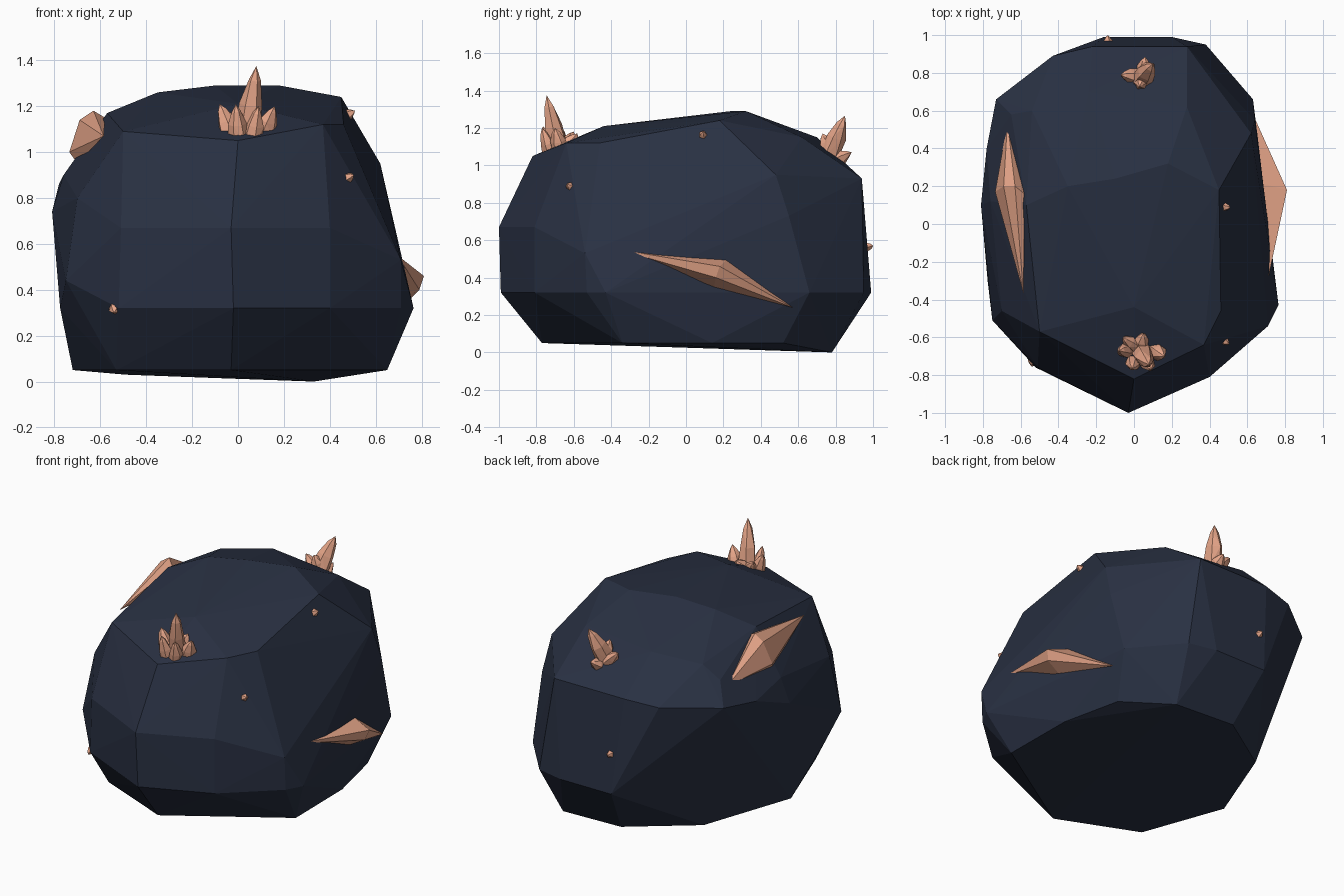
import bpy, bmesh, math, random
from mathutils import Vector

if "Cube" in bpy.data.objects:
    bpy.data.objects.remove(bpy.data.objects["Cube"])

random.seed(4)


def material(name, col):
    m = bpy.data.materials.new(name)
    m.diffuse_color = (*col, 1)
    m.use_nodes = True
    m.node_tree.nodes["Principled BSDF"].inputs["Base Color"].default_value = m.diffuse_color
    return m


STONE = material("dark slate", (0.022, 0.030, 0.055))
COPPER = material("copper crystal", (0.92, 0.44, 0.29))


def finish(name, bm, mat):
    bmesh.ops.recalc_face_normals(bm, faces=bm.faces[:])
    me = bpy.data.meshes.new(name)
    bm.to_mesh(me)
    bm.free()
    me.materials.append(mat)
    ob = bpy.data.objects.new(name, me)
    bpy.context.collection.objects.link(ob)
    return ob


def hull_into(bm, pts):
    """Wrap a faceted convex skin around the points."""
    part = bmesh.new()
    for p in pts:
        part.verts.new(p)
    bmesh.ops.convex_hull(part, input=part.verts[:])
    loose = [v for v in part.verts if not v.link_faces]
    bmesh.ops.delete(part, geom=loose, context='VERTS')
    tmp = bpy.data.meshes.new("tmp")
    part.to_mesh(tmp)
    part.free()
    bm.from_mesh(tmp)
    bpy.data.meshes.remove(tmp)


# Boulder: foot outline, belly points, then the crown
foot = [(-.03, -.77), (-.53, -.56), (-.72, -.04), (.65, -.34), (.645, .14), (.56, .52)]
low = [(-.02, -.99), (-.52, -.76), (.40, -.81), (.71, -.53), (.765, -.43), (-.775, -.30),
       (.63, .66), (.38, .95), (.2, .99), (-.16, .99)]
belly = [(-.03, -1.0, .67), (-.51, -.76, .67), (.40, -.81, .67), (-.75, -.51, .44),
         (-.70, -.46, .80), (-.81, .10, .74), (-.73, .66, .90), (-.78, .40, .86),
         (.71, -.54, .53), (.64, .55, .73), (-.43, .89, .91), (-.22, .94, .93)]
crown = [(.28, .94, .93), (.62, .48, .95), (-.76, .12, .90), (-.65, .58, 1.03),
         (-.50, -.57, 1.09), (0, -.82, 1.05), (.37, -.64, 1.12), (.46, -.46, 1.12),
         (.45, .18, 1.24), (.18, .32, 1.29), (-.10, .24, 1.29), (-.35, .20, 1.26),
         (-.57, .10, 1.17), (0, -.44, 1.21), (.28, .62, 1.15), (-.24, .70, 1.15), (-.54, .60, 1.11)]
bm = bmesh.new()
hull_into(bm, [(x, y, .05) for x, y in foot] + [(.33, .78, 0), (-.09, .79, .015), (-.49, .52, .03)]
          + [(x, y, .32) for x, y in low] + belly + crown)
finish("boulder", bm, STONE)

# Long shards lying along both flanks
bm = bmesh.new()
hull_into(bm, [(.695, -.36, .55), (.635, .57, .24), (.81, .18, .46), (.79, .16, .40),
               (.66, .22, .50), (.70, .15, .35), (.60, .1, .43)])
finish("right_shard", bm, COPPER)
bm = bmesh.new()
hull_into(bm, [(-.585, -.37, 1.07), (-.67, .54, .98), (-.63, .20, 1.18), (-.69, .20, 1.14),
               (-.735, .17, 1.00), (-.58, .16, 1.15), (-.70, .12, .95)])
finish("left_shard", bm, COPPER)


def spike(bm, base, tip, r, sides=6):
    """Crystal: broad root, slimmer shoulder, pointed end."""
    base, tip = Vector(base), Vector(tip)
    q = (tip - base).to_track_quat('Z', 'Y')
    turn = random.random() * math.tau
    pts = [tip]
    for t, k in ((0, 1.1), (.45, .95), (.8, .5)):
        for i in range(sides):
            a = turn + math.tau * i / sides
            off = Vector((math.cos(a), math.sin(a), 0)) * r * k * random.uniform(.85, 1.1)
            pts.append(base.lerp(tip, t) + q @ off)
    hull_into(bm, pts)


# Crystal clusters on the front and back brow
front = [((.04, -.68, 1.07), (.08, -.745, 1.375), .054),
         ((-.03, -.67, 1.07), (-.08, -.67, 1.21), .042),
         ((.0, -.72, 1.05), (-.01, -.765, 1.21), .042),
         ((.06, -.72, 1.05), (.09, -.77, 1.20), .042),
         ((.11, -.67, 1.08), (.16, -.70, 1.20), .044),
         ((.04, -.64, 1.10), (.05, -.58, 1.17), .042),
         ((.0, -.64, 1.10), (-.06, -.60, 1.18), .038)]
back = [((.04, .77, 1.06), (.10, .85, 1.265), .052),
        ((.05, .79, 1.02), (.06, .885, 1.07), .038),
        ((.01, .78, 1.05), (-.07, .79, 1.13), .038),
        ((.04, .76, 1.08), (.03, .73, 1.17), .038)]
for name, cluster in (("front_crystals", front), ("back_crystals", back)):
    bm = bmesh.new()
    for b, t, r in cluster:
        spike(bm, b, t, r)
    finish(name, bm, COPPER)

# Tiny chips poking out of the stone
chips = [((.46, -.61, .88), (.505, -.635, .90)), ((.46, .09, 1.15), (.51, .09, 1.18)),
         ((-.535, -.71, .325), (-.54, -.755, .30)), ((-.14, .95, .56), (-.14, 1.0, .57))]
for i, (b, t) in enumerate(chips):
    bm = bmesh.new()
    spike(bm, b, t, .026, 5)
    finish("crystal_chip_%d" % (i + 1), bm, COPPER)
